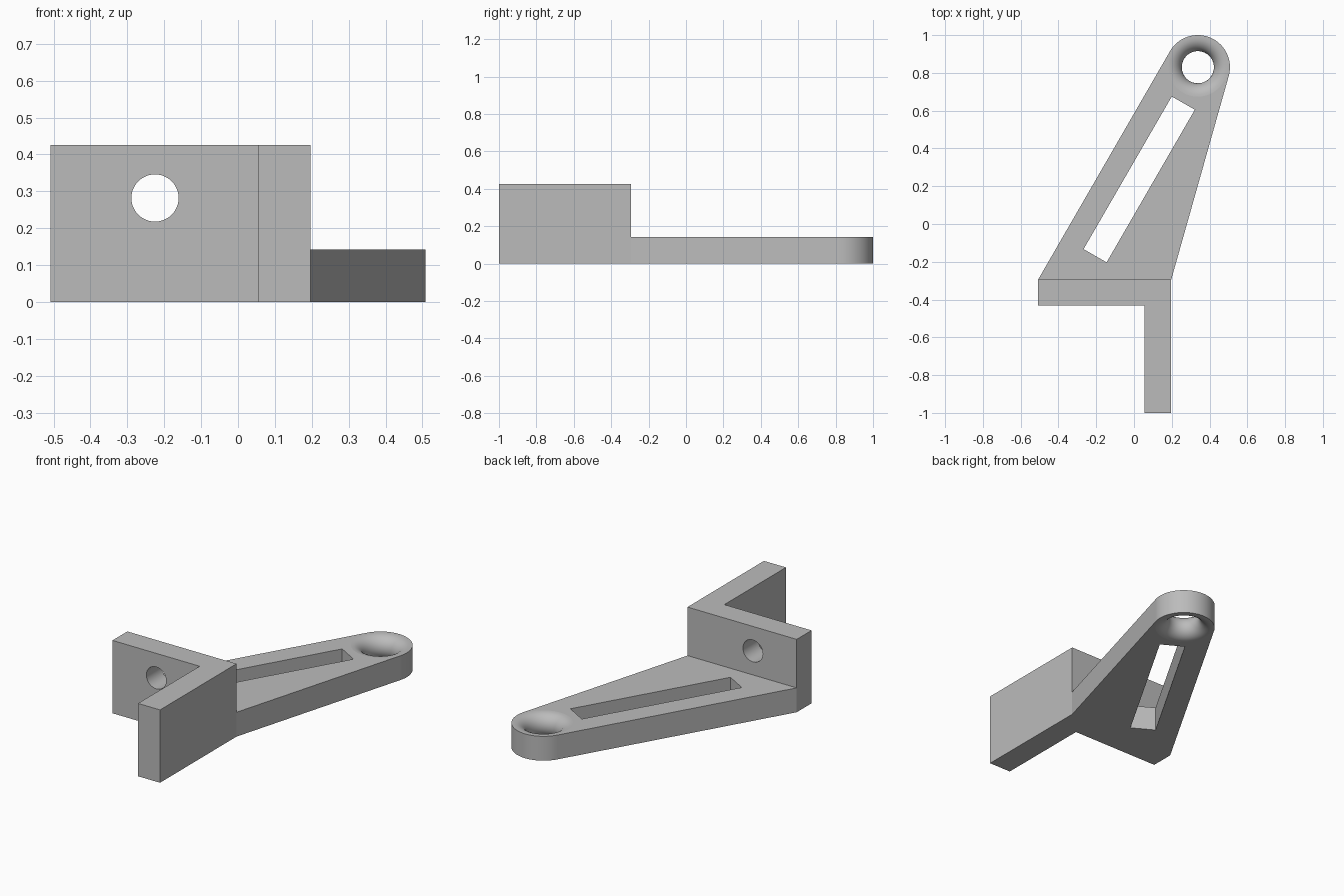
import bpy, bmesh, math
from mathutils import Vector, Matrix

cube = bpy.data.objects.get("Cube")
if cube:
    bpy.data.objects.remove(cube, do_unlink=True)

grey = bpy.data.materials.new("plain grey")
grey.use_nodes = True
grey.diffuse_color = (0.5, 0.5, 0.5, 1)
grey.node_tree.nodes["Principled BSDF"].inputs["Base Color"].default_value = (0.5, 0.5, 0.5, 1)

TALL, THIN = 0.425, 0.142
LEFT, RIGHT, BACK = -0.508, 0.197, -0.295
EYE, EYE_R = Vector((0.338, 0.83)), 0.17


def finish(name, bm):
    bmesh.ops.recalc_face_normals(bm, faces=bm.faces)
    mesh = bpy.data.meshes.new(name)
    bm.to_mesh(mesh)
    bm.free()
    mesh.materials.append(grey)
    obj = bpy.data.objects.new(name, mesh)
    bpy.context.collection.objects.link(obj)
    return obj


def prism(name, outline, z0, z1):
    bm = bmesh.new()
    face = bm.faces.new([bm.verts.new((x, y, z0)) for x, y in outline])
    up = bmesh.ops.extrude_face_region(bm, geom=[face])["geom"]
    bmesh.ops.translate(bm, vec=(0, 0, z1 - z0),
                        verts=[v for v in up if isinstance(v, bmesh.types.BMVert)])
    return finish(name, bm)


def tangent_angle(point, side):
    d = Vector(point) - EYE
    return math.atan2(d.y, d.x) + side * math.acos(EYE_R / d.length)


def combine(target, other, operation):
    mod = target.modifiers.new(operation, 'BOOLEAN')
    mod.object, mod.operation, mod.solver = other, operation, 'EXACT'
    bpy.context.view_layer.objects.active = target
    bpy.ops.object.modifier_apply(modifier=mod.name)
    bpy.data.objects.remove(other, do_unlink=True)


# L-shaped upright mount
bracket = prism("bracket", [(LEFT, BACK), (LEFT, -0.432), (0.055, -0.432),
                            (0.055, -1), (RIGHT, -1), (RIGHT, BACK)], 0, TALL)

# Tapered arm running tangent into the rounded eye
start = tangent_angle((RIGHT, BACK), 1)
end = tangent_angle((LEFT, BACK), -1) % math.tau
start = (start + math.pi) % math.tau - math.pi
STEPS = 48
arc = [EYE + EYE_R * Vector((math.cos(a), math.sin(a)))
       for a in (start + (end - start) * i / STEPS for i in range(STEPS + 1))]
arm = prism("arm", [(LEFT, BACK), (RIGHT, BACK)] + [tuple(p) for p in arc], 0, THIN)
combine(bracket, arm, 'UNION')

# Slanted slot through the arm
slot = prism("slot_cutter", [(0.2, 0.675), (-0.267, -0.133), (-0.145, -0.203), (0.322, 0.605)],
             -0.1, 0.2)
combine(bracket, slot, 'DIFFERENCE')

# Eye hole with a rounded waist
half, waist = THIN / 2, 0.085
profile = [(half + waist, -0.05)]
for i in range(17):
    a = math.pi * i / 16
    profile.append((waist + half - half * math.sin(a), half - half * math.cos(a)))
profile.append((half + waist, THIN + 0.05))
bm = bmesh.new()
N = 64
rings = [[bm.verts.new((EYE.x + r * math.cos(math.tau * i / N),
                        EYE.y + r * math.sin(math.tau * i / N), z)) for i in range(N)]
         for r, z in profile]
for low, high in zip(rings, rings[1:]):
    for i in range(N):
        j = (i + 1) % N
        bm.faces.new((low[i], low[j], high[j], high[i]))
bm.faces.new(rings[0])
bm.faces.new(rings[-1])
combine(bracket, finish("eye_cutter", bm), 'DIFFERENCE')

# Round bolt hole through the upright plate
bm = bmesh.new()
bmesh.ops.create_cone(bm, cap_ends=True, segments=48, radius1=0.064, radius2=0.064, depth=0.4,
                      matrix=Matrix.Translation((-0.225, -0.36, 0.282))
                      @ Matrix.Rotation(math.pi / 2, 4, 'X'))
combine(bracket, finish("bolt_hole_cutter", bm), 'DIFFERENCE')

# Smooth the curved walls, keep the large planes flat
bpy.ops.object.select_all(action='DESELECT')
bracket.select_set(True)
bpy.context.view_layer.objects.active = bracket
bpy.ops.object.shade_smooth_by_angle(angle=math.radians(30))
for poly in bracket.data.polygons:
    if poly.area > 0.01:
        poly.use_smooth = False
bracket.name = "bracket_with_arm"
